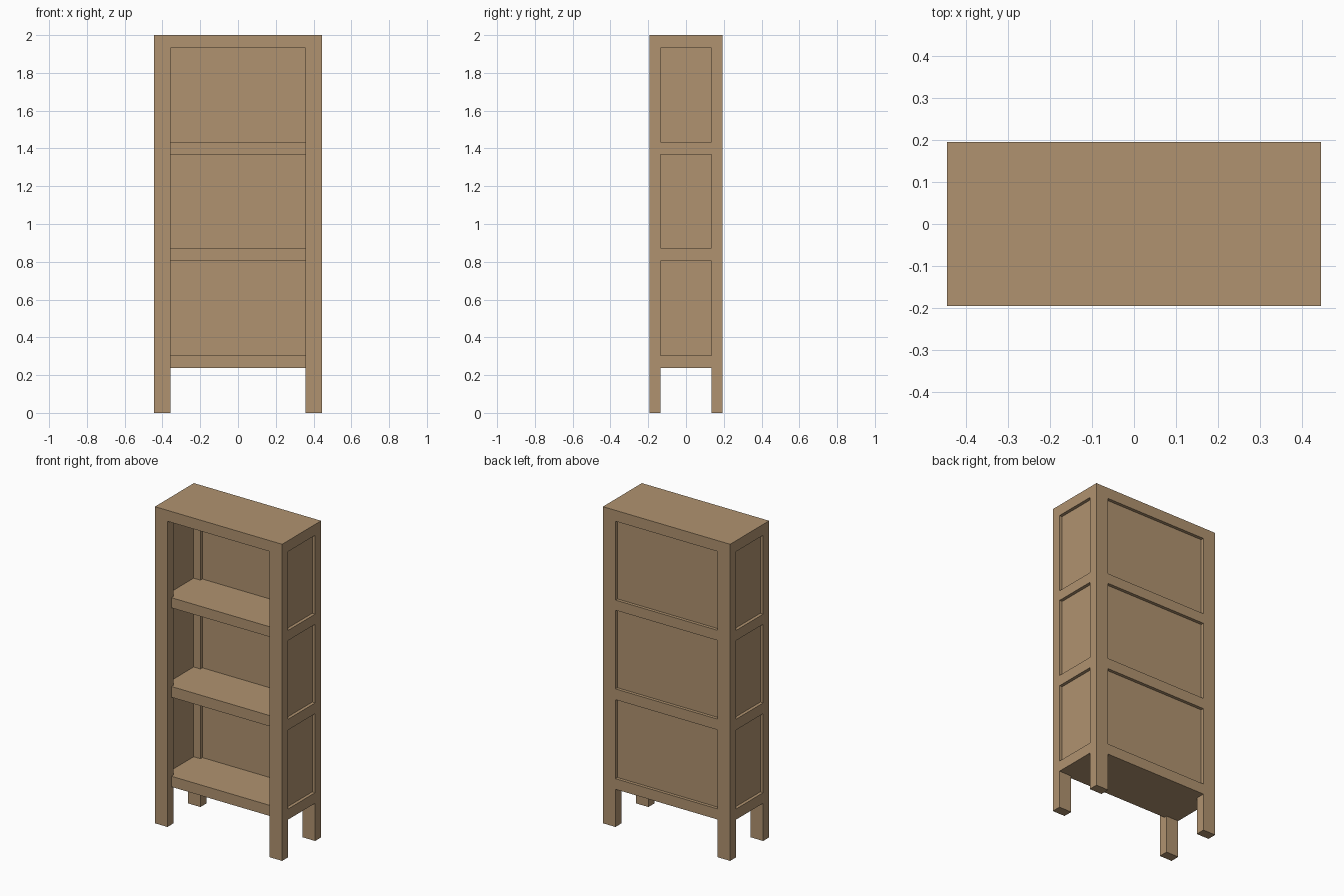
import bpy

if "Cube" in bpy.data.objects:
    bpy.data.objects.remove(bpy.data.objects["Cube"])

HX, HY, HZ = 0.4445, 0.1945, 2.0      # outer half width, half depth, height
IX, IY = 0.357, 0.135                 # inner edges of the posts
BAYS = [(0.305, 0.804), (0.872, 1.369), (1.433, 1.931)]
BASE = 0.238                          # underside of bottom shelf
INSET, THICK = 0.02, 0.02             # panel recess and thickness

wood = bpy.data.materials.new("light brown wood")
wood.diffuse_color = (0.434, 0.291, 0.162, 1)
wood.use_nodes = True
wood.node_tree.nodes["Principled BSDF"].inputs["Base Color"].default_value = wood.diffuse_color


def box(name, lo, hi):
    """Axis-aligned box between two corners."""
    bpy.ops.mesh.primitive_cube_add(size=1, location=[(a + b) / 2 for a, b in zip(lo, hi)])
    ob = bpy.context.object
    ob.name = name
    ob.scale = [b - a for a, b in zip(lo, hi)]
    bpy.ops.object.transform_apply(location=False, rotation=False, scale=True)
    ob.data.materials.append(wood)
    return ob


def cut(target, lo, hi):
    """Cut a box-shaped hole out of the target."""
    cutter = box("cutter", lo, hi)
    cutter.hide_render = True
    bpy.context.view_layer.objects.active = target
    mod = target.modifiers.new("cut", 'BOOLEAN')
    mod.operation, mod.solver, mod.object = 'DIFFERENCE', 'EXACT', cutter
    bpy.ops.object.modifier_apply(modifier=mod.name)
    bpy.data.objects.remove(cutter)


# Frame: posts, rails, shelves and top in one carved block
frame = box("frame_with_shelves", (-HX, -HY, 0), (HX, HY, HZ))
for z0, z1 in [(-0.1, BASE)] + BAYS:
    cut(frame, (-IX, -1, z0), (IX, 1, z1))
    cut(frame, (-1, -IY, z0), (1, IY, z1))
# Shelves are set back from the front posts
cut(frame, (-IX, -1, -0.1), (IX, -HY + 0.04, BAYS[-1][1]))

# Recessed side and back panels in each bay
for i, (z0, z1) in enumerate(BAYS):
    for side, s in (("left", -1), ("right", 1)):
        a, b = sorted((s * (HX - INSET), s * (HX - INSET - THICK)))
        box(f"{side}_panel_{i + 1}", (a, -IY, z0), (b, IY, z1))
    box(f"back_panel_{i + 1}", (-IX, HY - INSET - THICK, z0), (IX, HY - INSET, z1))
